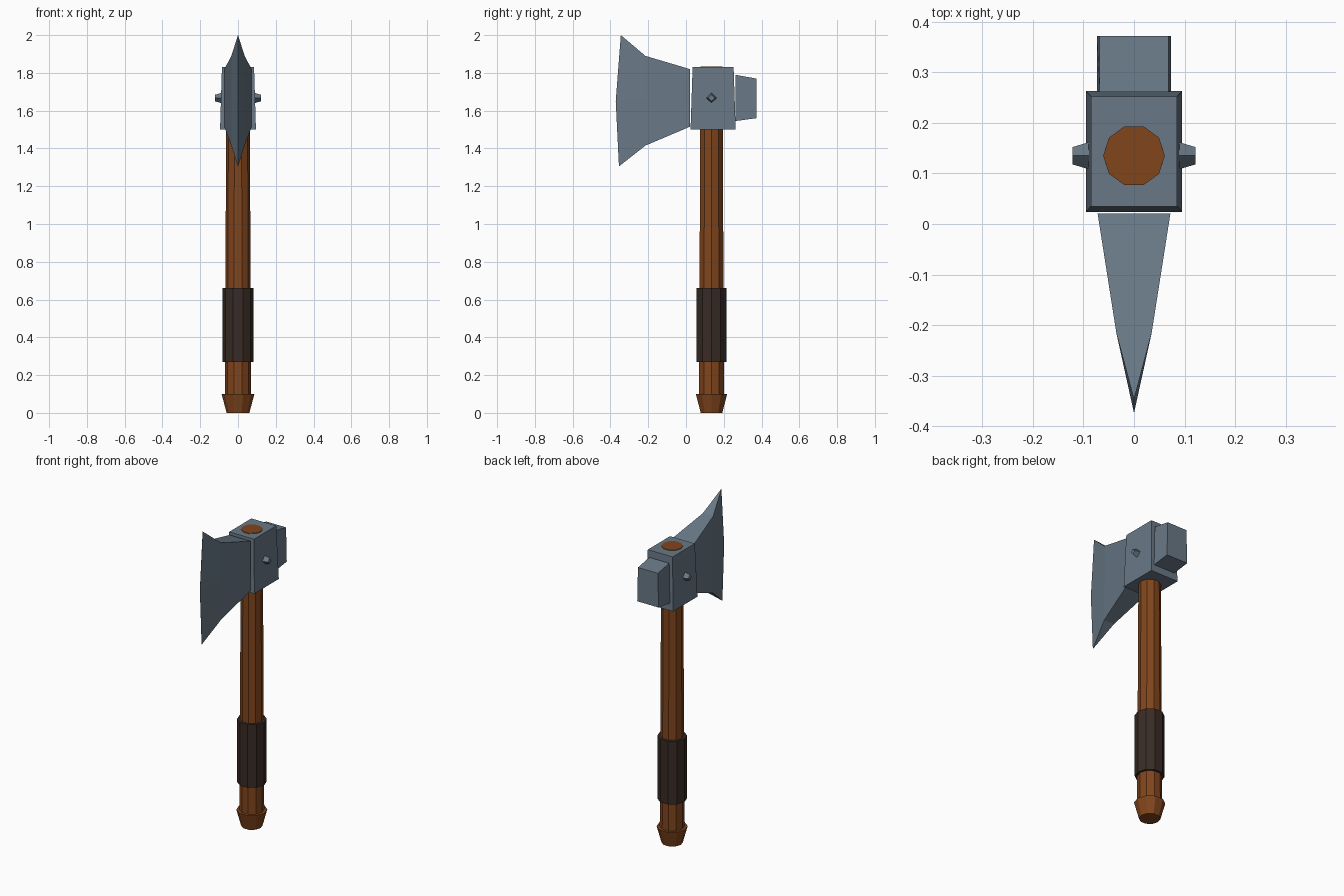
import bpy
from math import cos, sin, tau

if "Cube" in bpy.data.objects:
    bpy.data.objects.remove(bpy.data.objects["Cube"])

def material(name, rgb):
    m = bpy.data.materials.new(name)
    m.diffuse_color = (*rgb, 1)
    m.use_nodes = True
    m.node_tree.nodes["Principled BSDF"].inputs["Base Color"].default_value = m.diffuse_color
    return m

wood = material("wood", (0.22, 0.06, 0.012))
leather = material("leather", (0.04, 0.024, 0.018))
steel = material("steel", (0.14, 0.19, 0.24))
AXIS_Y = 0.135  # handle axis

def loft(name, rings, mat):
    """Closed, flat-shaded skin through rings with equal point counts."""
    n = len(rings[0])
    verts = [p for r in rings for p in r]
    faces = [list(range(n)), [len(verts) - n + i for i in range(n)]]
    for k in range(len(rings) - 1):
        a = k * n
        faces += [(a + i, a + (i + 1) % n, a + n + (i + 1) % n, a + n + i) for i in range(n)]
    me = bpy.data.meshes.new(name)
    me.from_pydata(verts, [], faces)
    import bmesh
    bm = bmesh.new()
    bm.from_mesh(me)
    bmesh.ops.remove_doubles(bm, verts=bm.verts, dist=1e-5)
    bmesh.ops.recalc_face_normals(bm, faces=bm.faces)
    bm.to_mesh(me)
    bm.free()
    me.materials.append(mat)
    ob = bpy.data.objects.new(name, me)
    bpy.context.collection.objects.link(ob)
    return ob

def turned(name, profile, mat, n=10):
    """Ten-sided part around the handle axis from (radius, z) pairs."""
    loft(name, [[(r * cos(tau * i / n), AXIS_Y + r * sin(tau * i / n), z)
                 for i in range(n)] for r, z in profile], mat)

def rect_z(hx, y0, y1, z):
    return [(-hx, y0, z), (hx, y0, z), (hx, y1, z), (-hx, y1, z)]

def rect_y(hx, y, z0, z1):
    return [(-hx, y, z0), (hx, y, z0), (hx, y, z1), (-hx, y, z1)]

# Wooden handle, pommel and leather grip
turned("handle", [(0.070, 0.05), (0.061, 1.833)], wood)
turned("pommel", [(0.060, 0.0), (0.087, 0.10)], wood)
turned("grip", [(0.083, 0.27), (0.083, 0.66)], leather)

# Tapered head block around the handle
loft("head_block", [rect_z(0.095, 0.024, 0.263, 1.50),
                    rect_z(0.085, 0.035, 0.252, 1.83)], steel)

# Hammer poll at the back
loft("poll", [[(-0.073, y, z0), (0.073, y, z0), (0.068, y, z1), (-0.068, y, z1)]
              for y, z0, z1 in ((0.261, 1.545, 1.79), (0.372, 1.56, 1.77))], steel)

# Blade: wedge sections flaring out to the cutting edge
edge = [(0, -0.355, 1.305), (0, -0.372, 1.65), (0, -0.345, 2.0)]

def blade_ring(hx, y, z0, zm, z1):
    return [(-hx, y, z0), (hx, y, z0), (hx, y, zm), (hx, y, z1), (-hx, y, z1), (-hx, y, zm)]

loft("blade", [blade_ring(0.072, 0.021, 1.515, 1.668, 1.82),
               blade_ring(0.035, -0.215, 1.415, 1.653, 1.89)], steel)
bl = bpy.data.objects["blade"]
bpy.data.objects.remove(bl)
tip = [edge[0], edge[0], edge[1], edge[2], edge[2], edge[1]]
body = [blade_ring(0.072, 0.021, 1.515, 1.668, 1.82),
        blade_ring(0.035, -0.215, 1.415, 1.653, 1.89)]
eps = 0.0004  # hair-thin edge keeps the solid closed
tip = [(s * eps, y, z) for s, (_, y, z) in zip((-1, 1, 1, 1, -1, -1), tip)]
loft("blade", body + [tip], steel)

# Diamond rivets on both cheeks
for side, label in ((1, "right"), (-1, "left")):
    loft("rivet_" + label,
         [[(side * x, AXIS_Y + r * cos(tau * i / 4), 1.667 + r * sin(tau * i / 4))
           for i in range(4)] for x, r in ((0.075, 0.031), (0.122, 0.017))], steel)
